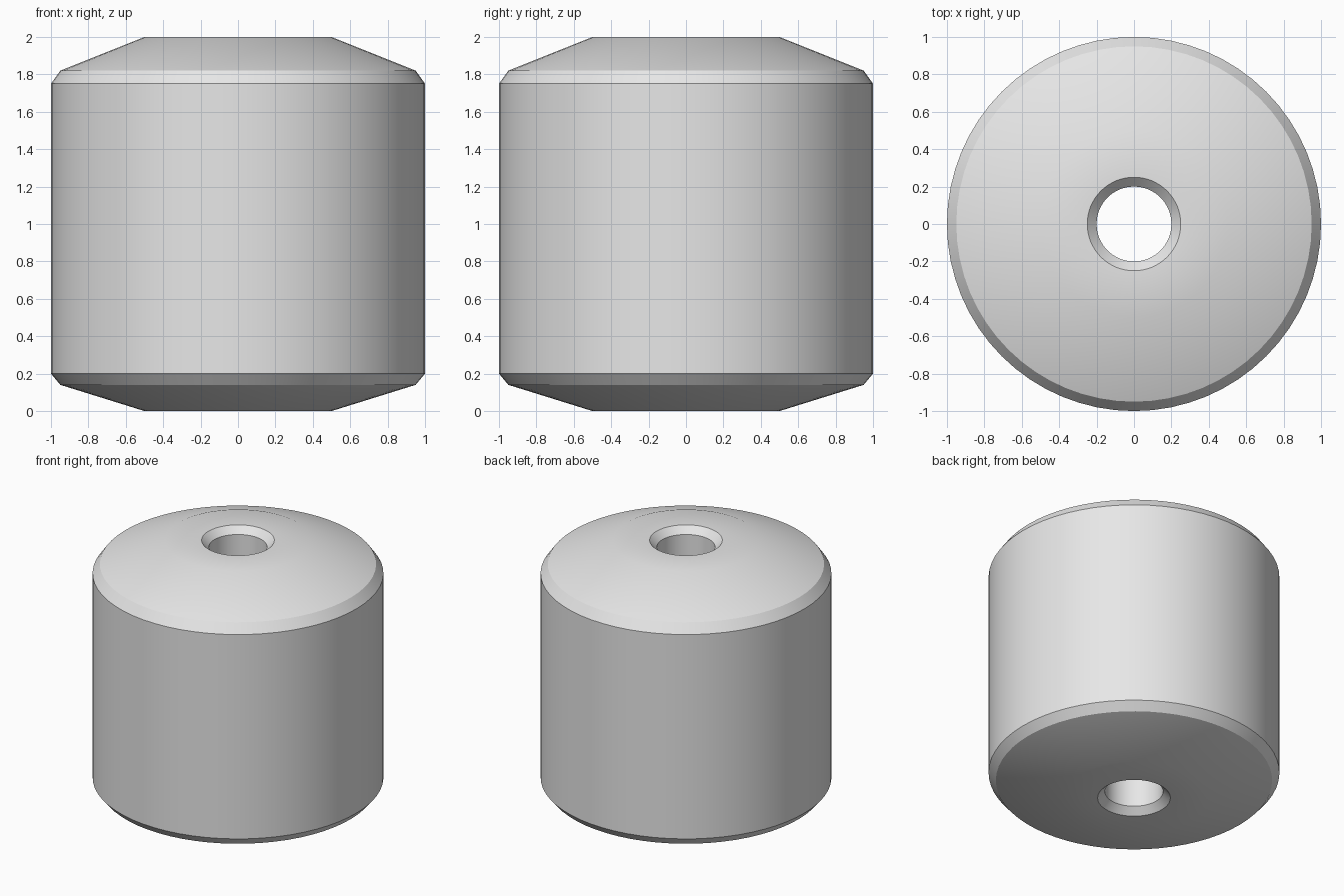
import bpy
import bmesh
import math

if "Cube" in bpy.data.objects:
    bpy.data.objects.remove(bpy.data.objects["Cube"], do_unlink=True)

SEGMENTS = 64

# Light grey material
grey = bpy.data.materials.new("light_grey")
grey.use_nodes = True
colour = (0.8, 0.8, 0.8, 1.0)
grey.diffuse_color = colour
grey.node_tree.nodes["Principled BSDF"].inputs["Base Color"].default_value = colour

# Closed cross-section (radius, height): outside going up, then down the bore
profile = [
    (0.25, 0), (0.5, 0), (0.95, 0.14), (1, 0.2),
    (1, 1.75), (0.95, 1.82), (0.5, 2), (0.25, 2),
    (0.2, 1.95), (0.2, 0.05),
]

# Spin the cross-section into a solid with a chamfered through-hole
bm = bmesh.new()
rings = []
for i in range(SEGMENTS):
    a = math.tau * i / SEGMENTS
    rings.append([bm.verts.new((r * math.cos(a), r * math.sin(a), z))
                  for r, z in profile])
for i, ring in enumerate(rings):
    following = rings[(i + 1) % SEGMENTS]
    for j in range(len(profile)):
        k = (j + 1) % len(profile)
        bm.faces.new((ring[j], following[j], following[k], ring[k]))
bmesh.ops.recalc_face_normals(bm, faces=bm.faces)

mesh = bpy.data.meshes.new("bored_cylinder")
bm.to_mesh(mesh)
bm.free()
mesh.materials.append(grey)
body = bpy.data.objects.new("bored_cylinder", mesh)
bpy.context.collection.objects.link(body)

# Smooth round surfaces, sharp chamfer edges
bpy.ops.object.select_all(action="DESELECT")
body.select_set(True)
bpy.context.view_layer.objects.active = body
bpy.ops.object.shade_smooth_by_angle(angle=math.radians(30))
